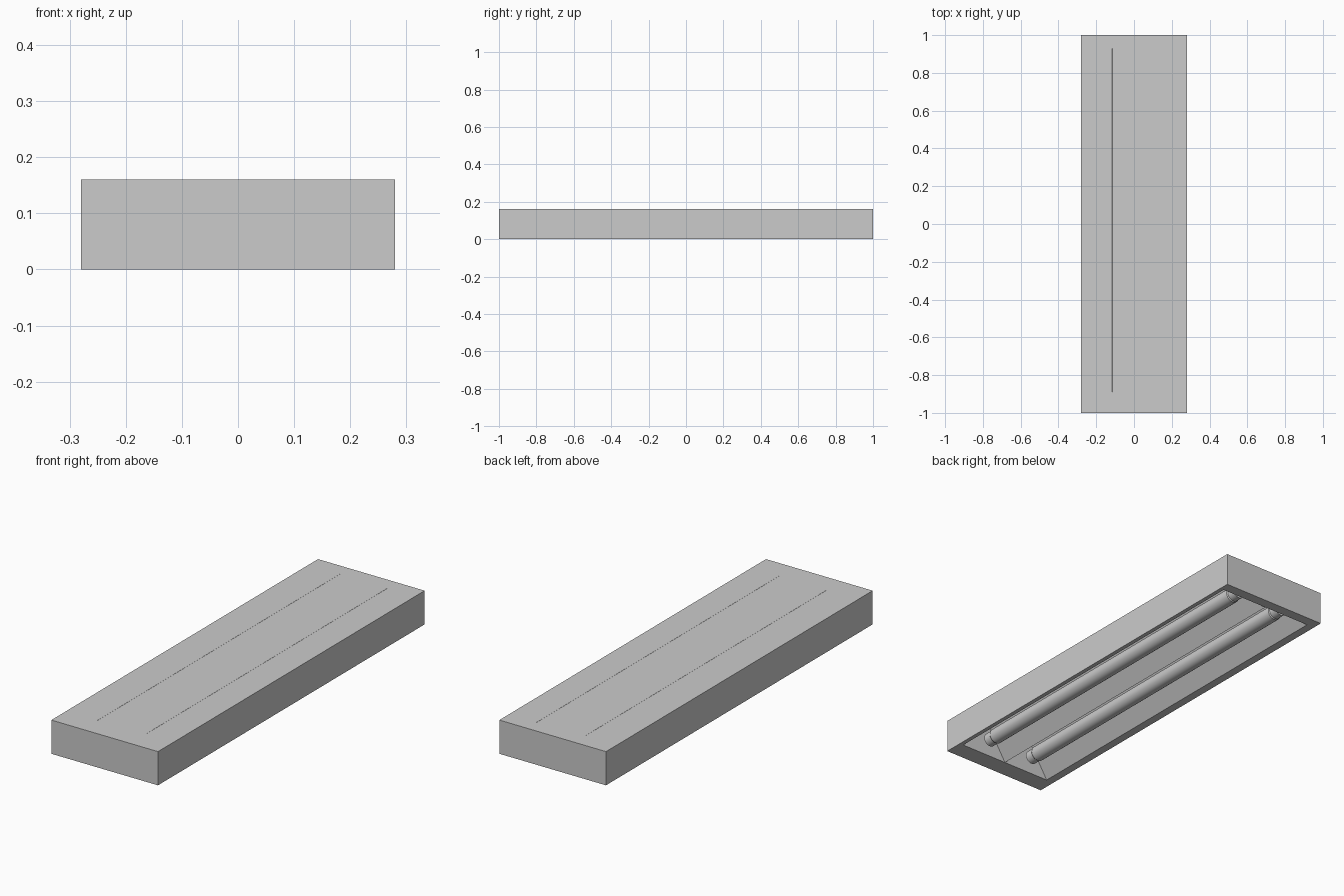
import bpy, bmesh, math

if "Cube" in bpy.data.objects:
    bpy.data.objects.remove(bpy.data.objects["Cube"])

W, L, H = 0.28, 1.0, 0.16           # half width, half length, height
X0, X1, Y0, Y1 = -0.24, 0.26, -0.91, 0.95   # lamp opening
TROUGHS = (-0.115, 0.135)           # lamp centre lines
MID = sum(TROUGHS) / 2


def mesh_object(name, verts, faces):
    me = bpy.data.meshes.new(name)
    me.from_pydata(verts, [], faces)
    ob = bpy.data.objects.new(name, me)
    bpy.context.collection.objects.link(ob)
    return ob


def rect(x0, x1, y0, y1, z):
    return [(x0, y0, z), (x1, y0, z), (x1, y1, z), (x0, y1, z)]


# housing: closed top and sides, framed opening underneath
verts = rect(-W, W, -L, L, H) + rect(-W, W, -L, L, 0) + rect(X0, X1, Y0, Y1, 0)
faces = [(0, 1, 2, 3)]
for i in range(4):
    j = (i + 1) % 4
    faces += [(i, i + 4, j + 4, j), (i + 4, i + 8, j + 8, j + 4)]
mesh_object("housing", verts, faces)

# reflector: two folded troughs with slightly leaning closed ends
profile = [(X0, 0), (TROUGHS[0], H + 0.0004), (MID, 0), (TROUGHS[1], H + 0.0004), (X1, 0)]
verts = []
for y, lean in ((Y0, 0.02), (Y1, -0.02)):
    verts += [(x, y + lean * z / H, z) for x, z in profile]
faces = [(i, i + 1, i + 6, i + 5) for i in range(4)]
faces += [(0, 2, 1), (2, 4, 3), (5, 6, 7), (7, 8, 9)]
mesh_object("reflector", verts, faces)


# lamps: glass tube with rounded shoulders and narrower metal end caps
def lathe(name, x, z, rings, n=32):
    bm = bmesh.new()
    loops = []
    for y, r in rings:
        loops.append([bm.verts.new((x + r * math.cos(2 * math.pi * k / n), y,
                                    z + r * math.sin(2 * math.pi * k / n))) for k in range(n)])
    for a, b in zip(loops, loops[1:]):
        for k in range(n):
            bm.faces.new((a[k], a[(k + 1) % n], b[(k + 1) % n], b[k]))
    bm.faces.new(loops[0])
    bm.faces.new(loops[-1][::-1])
    bmesh.ops.recalc_face_normals(bm, faces=bm.faces)
    me = bpy.data.meshes.new(name)
    bm.to_mesh(me)
    bm.free()
    ob = bpy.data.objects.new(name, me)
    bpy.context.collection.objects.link(ob)
    bpy.ops.object.select_all(action='DESELECT')
    ob.select_set(True)
    bpy.context.view_layer.objects.active = ob
    bpy.ops.object.shade_smooth_by_angle(angle=math.radians(35))


R = 0.036
half = [(0.89, R * 0.9), (0.85, R * 0.9), (0.845, R)]
yc = (Y0 + Y1) / 2
for i, x in enumerate(TROUGHS):
    rings = [(yc - y, r) for y, r in half] + [(yc + y, r) for y, r in reversed(half)]
    lathe(f"lamp_tube_{i + 1}", x, 0.055, rings)
